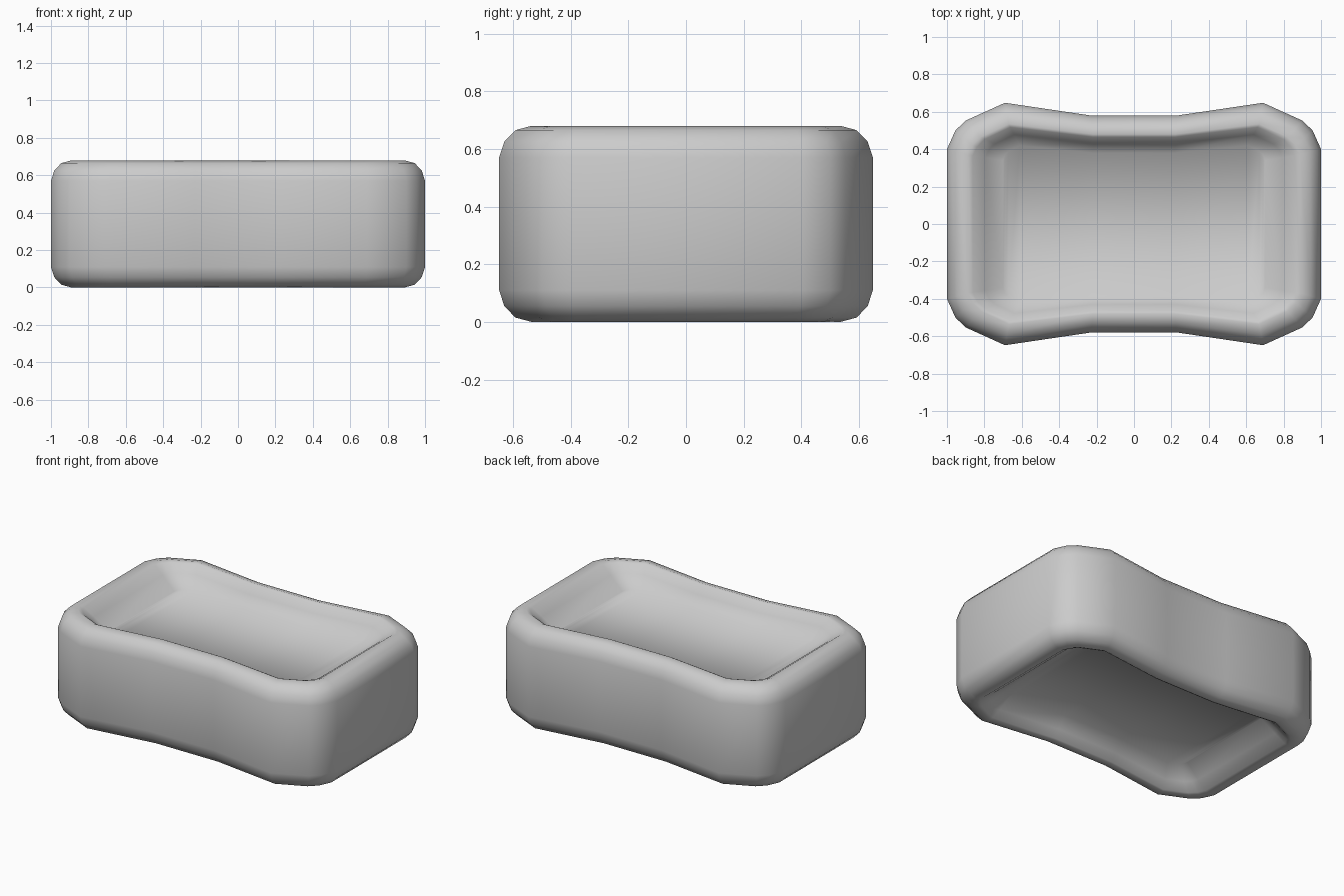
import bpy, bmesh

if "Cube" in bpy.data.objects:
    bpy.data.objects.remove(bpy.data.objects["Cube"])

H = 0.68
# Quarter plan outlines (+x, +y): widest wall, rim crest and dished floor edge
WALL = [(1.0, .40), (.955, .50), (.90, .553), (.69, .648), (.23, .58)]
RIM = [(.89, .37), (.865, .42), (.82, .465), (.67, .535), (.22, .48)]
FLOOR = [(.70, .34), (.69, .37), (.67, .39), (.61, .42), (.22, .38)]


def full(q):
    """Mirror a quarter outline into a closed counter-clockwise loop."""
    top = q + [(-x, y) for x, y in reversed(q)]
    return top + [(x, -y) for x, y in reversed(top)]


def mix(a, b, t):
    return [(p[0] + (q[0] - p[0]) * t, p[1] + (q[1] - p[1]) * t) for p, q in zip(a, b)]


# Half section from the lower dish out to the wall: (outline, height)
half = [
    (FLOOR, .13),
    (mix(RIM, FLOOR, .5), .055),
    (mix(RIM, FLOOR, .15), .008),
    (RIM, 0),
    (mix(WALL, RIM, .5), .015),
    (mix(WALL, RIM, .16), .055),
    (WALL, .11),
]
section = half + [(o, H - z) for o, z in reversed(half)]

# Body: bridged rings, dished on top and underneath
bm = bmesh.new()
rings = [[bm.verts.new((x, y, z)) for x, y in full(o)] for o, z in section]
n = len(rings[0])
for a, b in zip(rings, rings[1:]):
    for i in range(n):
        j = (i + 1) % n
        bm.faces.new((a[i], a[j], b[j], b[i]))

# Dish floors: strips running front to back
for r in (rings[0], rings[-1]):
    for i in range(n // 2 - 1):
        bm.faces.new((r[i], r[i + 1], r[n - 2 - i], r[n - 1 - i]))

bmesh.ops.recalc_face_normals(bm, faces=bm.faces[:])
for f in bm.faces:
    f.smooth = True
mesh = bpy.data.meshes.new("dished_block")
bm.to_mesh(mesh)
bm.free()
bpy.context.collection.objects.link(bpy.data.objects.new("dished_block", mesh))
